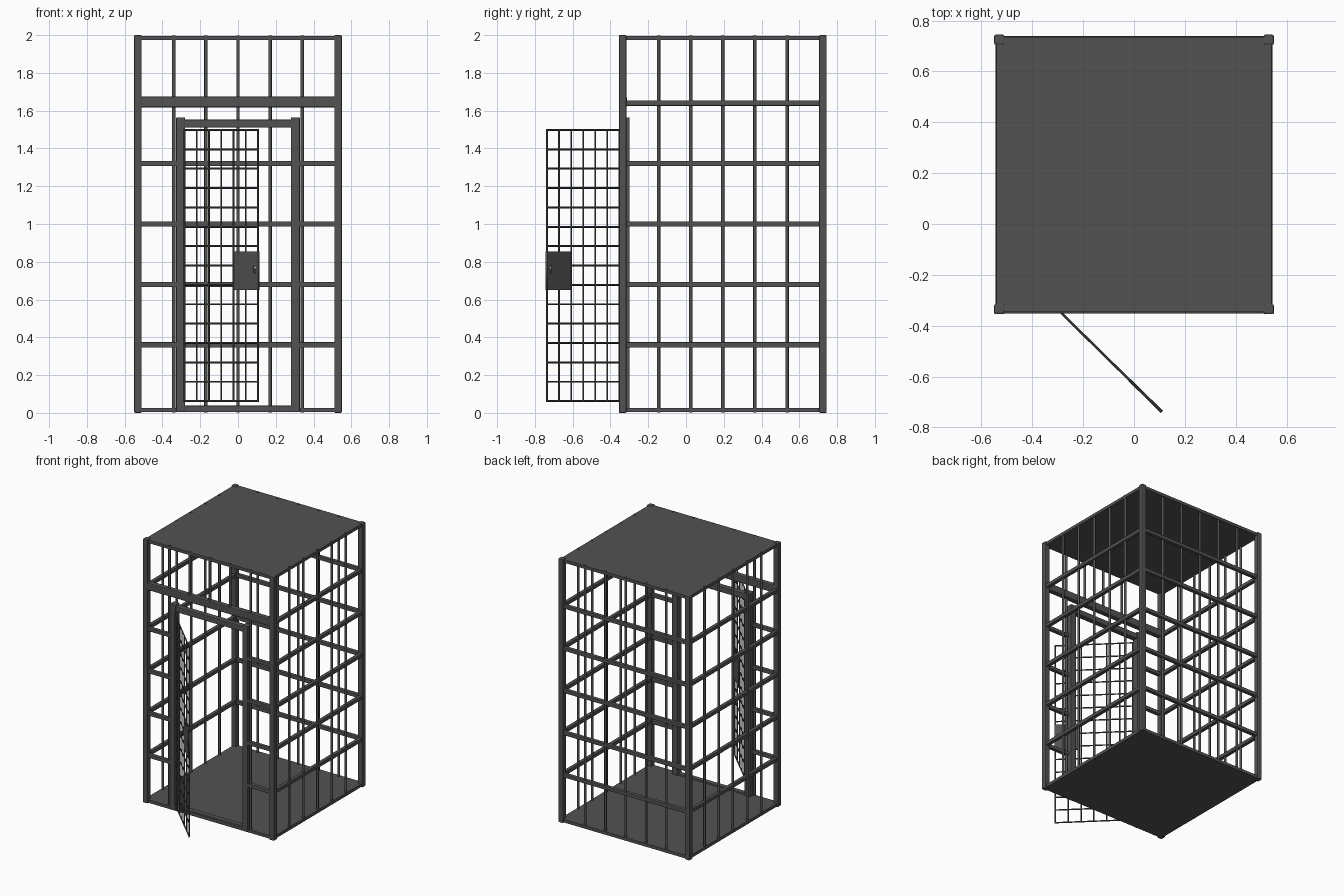
import bpy, math
from mathutils import Matrix, Vector

if "Cube" in bpy.data.objects:
    bpy.data.objects.remove(bpy.data.objects["Cube"])

CY = 0.195          # cage centre in y
R = 0.53            # half spacing of the corner posts
FRONT, BACK = CY - R, CY + R
STEPS = [-0.34, -0.17, 0, 0.17, 0.34]
LEVELS = [0.36, 0.68, 1.0, 1.32, 1.64]

steel = bpy.data.materials.new("dark grey steel")
steel.diffuse_color = (0.085, 0.085, 0.085, 1)
steel.use_nodes = True
steel.node_tree.nodes["Principled BSDF"].inputs["Base Color"].default_value = steel.diffuse_color


def finish(ob, name):
    ob.name = name
    ob.data.materials.append(steel)
    return ob


def box(name, lo, hi, bevel=0.0):
    lo, hi = Vector(lo), Vector(hi)
    bpy.ops.mesh.primitive_cube_add(size=1)
    ob = bpy.context.object
    ob.data.transform(Matrix.Translation((lo + hi) / 2) @ Matrix.Diagonal((*(hi - lo), 1)))
    if bevel:
        mod = ob.modifiers.new("Bevel", 'BEVEL')
        mod.width = bevel
        mod.segments = 2
    return finish(ob, name)


def rod(name, a, b, r, sides=12):
    a, b = Vector(a), Vector(b)
    bpy.ops.mesh.primitive_cylinder_add(radius=r, depth=(b - a).length, vertices=sides)
    ob = bpy.context.object
    turn = (b - a).to_track_quat('Z', 'Y').to_matrix().to_4x4()
    ob.data.transform(Matrix.Translation((a + b) / 2) @ turn)
    bpy.ops.object.shade_smooth_by_angle(angle=math.radians(40))
    return finish(ob, name)


# Floor and roof panels
for name, z in (("floor_panel", 0.004), ("roof_panel", 1.973)):
    box(name, (-0.54, CY - 0.54, z), (0.54, CY + 0.54, z + 0.023))

# Corner posts
for x in (-R, R):
    for y in (FRONT, BACK):
        box("corner_post", (x - 0.02, y - 0.02, 0), (x + 0.02, y + 0.02, 2), 0.006)

# Horizontal rails on the sides and back, short ones beside the door
h = 0.014
for z in LEVELS:
    for x in (-R, R):
        box("side_rail", (x - h, FRONT, z - h), (x + h, BACK, z + h), 0.004)
    box("back_rail", (-R, BACK - h, z - h), (R, BACK + h, z + h), 0.004)
    if z < 1.5:
        for s in (-1, 1):
            x0, x1 = sorted((s * 0.31, s * R))
            box("front_rail", (x0, FRONT - h, z - h), (x1, FRONT + h, z + h), 0.004)

# Heavy crossbar over the door
box("front_crossbar", (-R, FRONT - 0.018, 1.618), (R, FRONT + 0.022, 1.674), 0.006)

# Vertical bars
for s in STEPS:
    rod("back_bar", (s, BACK - 0.004, 0.002), (s, BACK - 0.004, 1.999), 0.009)
    for x in (-R, R):
        rod("side_bar", (x, CY + s, 0.002), (x, CY + s, 1.999), 0.009)
    bottom = 0.002 if abs(s) > 0.3 else 1.64
    rod("front_bar", (s, FRONT, bottom), (s, FRONT, 1.999), 0.009)

# Door frame
for s in (-1, 1):
    x0, x1 = sorted((s * 0.28, s * 0.327))
    box("door_jamb", (x0, -0.35, 0.004), (x1, -0.298, 1.565), 0.005)
box("door_header", (-0.3, -0.345, 1.51), (0.3, -0.303, 1.553), 0.005)
box("door_sill", (-0.3, -0.343, 0.01), (0.3, -0.305, 0.038), 0.004)

# Open door: wire grid, built along x from the hinge then swung out
W, Z0, Z1 = 0.545, 0.062, 1.498
door = []
for i in range(7):
    x = W * i / 6
    door.append(rod("door_upright_wire", (x, 0, Z0 - 0.004), (x, 0, Z1 + 0.004), 0.005, 8))
for i in range(15):
    z = Z0 + (Z1 - Z0) * i / 14
    door.append(rod("door_cross_wire", (-0.004, 0, z), (W + 0.004, 0, z), 0.005, 8))

# Lock plate with a keyhole cut through it
plate = bpy.data.curves.new("lock_plate", 'CURVE')
plate.dimensions = '2D'
plate.fill_mode = 'BOTH'
plate.extrude = 0.006
kx, kz = W - 0.022, 0.77
hole = [(kx + 0.009 * math.cos(math.radians(a)), kz + 0.009 * math.sin(math.radians(a)))
        for a in range(-60, 241, 30)]
hole += [(kx - 0.004, kz - 0.032), (kx + 0.004, kz - 0.032)]
outline = [(W - 0.172, 0.65), (W + 0.005, 0.65), (W + 0.005, 0.855), (W - 0.172, 0.855)]
for pts in (outline, hole):
    sp = plate.splines.new('POLY')
    sp.points.add(len(pts) - 1)
    for p, (x, z) in zip(sp.points, pts):
        p.co = (x, z, 0, 1)
    sp.use_cyclic_u = True
lock = finish(bpy.data.objects.new("lock_plate", plate), "lock_plate")
bpy.context.collection.objects.link(lock)
lock.data.transform(Matrix.Identity(4))

swing = Matrix.Translation((-0.283, -0.353, 0)) @ Matrix.Rotation(math.radians(-44.5), 4, 'Z')
for ob in door:
    ob.matrix_world = swing
lock.matrix_world = swing @ Matrix.Rotation(math.radians(90), 4, 'X')
